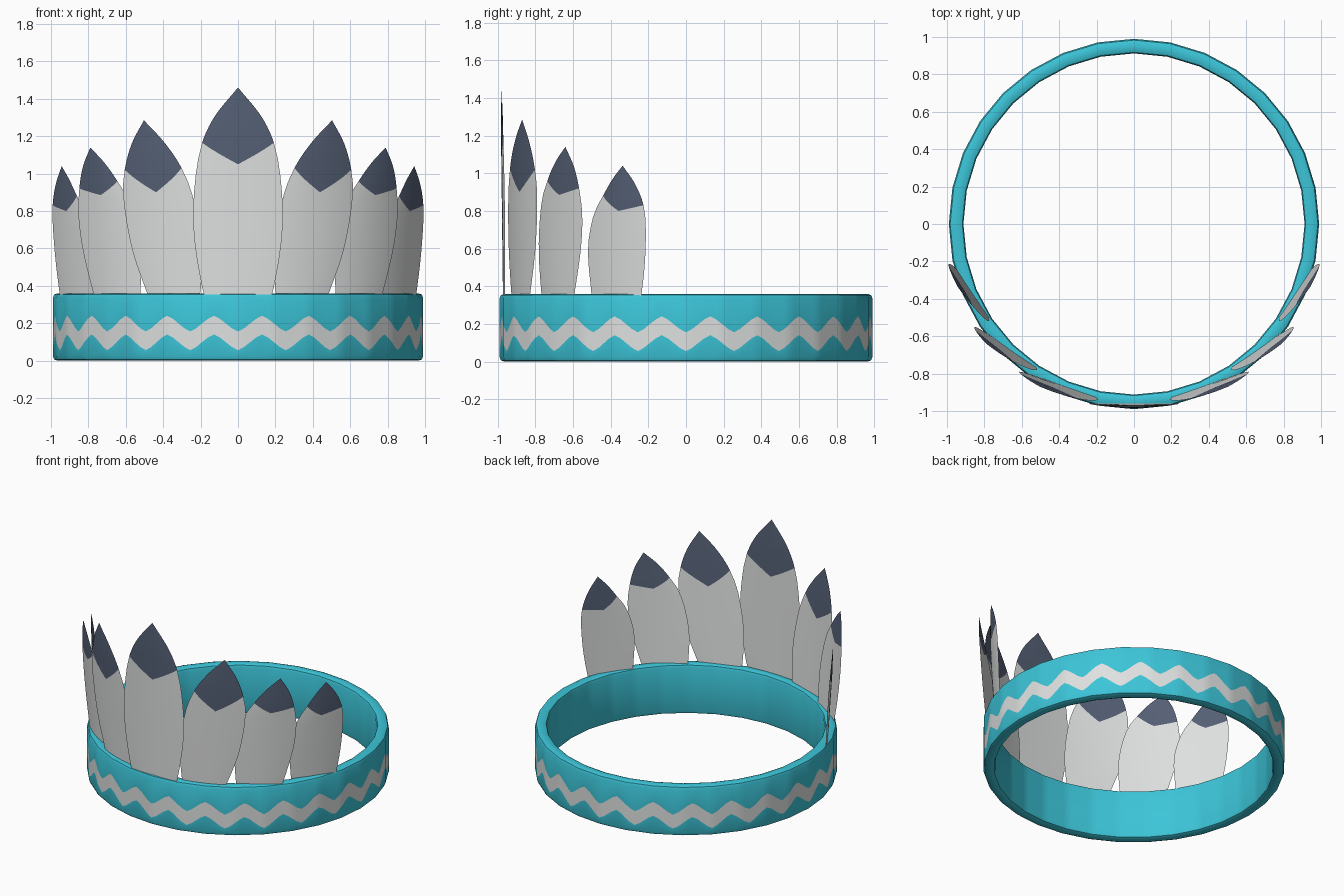
import bpy, bmesh, math
from mathutils import Vector

if "Cube" in bpy.data.objects:
    bpy.data.objects.remove(bpy.data.objects["Cube"])


def material(name, rgb):
    m = bpy.data.materials.new(name)
    m.diffuse_color = (*rgb, 1)
    m.use_nodes = True
    m.node_tree.nodes["Principled BSDF"].inputs["Base Color"].default_value = m.diffuse_color
    return m


TEAL = material("teal", (0.045, 0.56, 0.69))
WHITE = material("soft_white", (0.74, 0.75, 0.75))
NAVY = material("slate_navy", (0.092, 0.118, 0.18))


def finish(name, bm, mats, angle):
    bmesh.ops.remove_doubles(bm, verts=bm.verts, dist=1e-5)
    bmesh.ops.recalc_face_normals(bm, faces=bm.faces)
    me = bpy.data.meshes.new(name)
    bm.to_mesh(me)
    bm.free()
    for m in mats:
        me.materials.append(m)
    ob = bpy.data.objects.new(name, me)
    bpy.context.collection.objects.link(ob)
    bpy.ops.object.select_all(action='DESELECT')
    ob.select_set(True)
    bpy.context.view_layer.objects.active = ob
    bpy.ops.object.shade_smooth_by_angle(angle=math.radians(angle))


# Headband: 32-sided ring, with the zigzag stripe cut into the outer wall
def build_band():
    bm = bmesh.new()
    cols, sides, waves = 192, 32, 24
    # (radius, height, wave amplitude)
    profile = [(0.965, 0.0, 0), (0.983, 0.007, 0), (0.99, 0.025, 0),
               (0.99, 0.098, 0.042), (0.99, 0.198, 0.042),
               (0.99, 0.335, 0), (0.983, 0.353, 0), (0.965, 0.36, 0),
               (0.935, 0.36, 0), (0.918, 0.353, 0), (0.912, 0.335, 0),
               (0.912, 0.025, 0), (0.918, 0.007, 0), (0.935, 0.0, 0)]
    rings = []
    for r, z, amp in profile:
        ring = []
        for i in range(cols):
            a = 2 * math.pi * i / cols
            step = 2 * math.pi / sides
            rr = r * math.cos(step / 2) / math.cos(a % step - step / 2)
            c = math.cos(waves * a)
            tri = 1 - 2 * math.acos(max(-1, min(1, c))) / math.pi
            ring.append(bm.verts.new((rr * math.sin(a), -rr * math.cos(a),
                                      z - amp * (0.5 * c + 0.5 * tri))))
        rings.append(ring)
    for k in range(len(rings)):
        lo, hi = rings[k], rings[(k + 1) % len(rings)]
        for i in range(cols):
            j = (i + 1) % cols
            f = bm.faces.new((lo[i], lo[j], hi[j], hi[i]))
            f.material_index = 1 if k == 3 else 0
    finish("headband", bm, [TEAL, WHITE], 40)


# Smooth curve through (height, offset) points
def curve(pts, z):
    def slope(i):
        a, b = pts[max(i - 1, 0)], pts[min(i + 1, len(pts) - 1)]
        return (b[1] - a[1]) / (b[0] - a[0])
    i = 0
    while i < len(pts) - 2 and z > pts[i + 1][0]:
        i += 1
    (z0, p0), (z1, p1) = pts[i], pts[i + 1]
    h = z1 - z0
    t = (z - z0) / h
    return ((2*t**3 - 3*t*t + 1) * p0 + (t**3 - 2*t*t + t) * h * slope(i)
            + (3*t*t - 2*t**3) * p1 + (t**3 - t*t) * h * slope(i + 1))


# Feather: thin leaf plate along the line a-b, with a V-shaped dark tip.
# axis says whether the edge curves are measured in x (0) or y (1).
def build_feather(name, side, a, b, axis, left, right, vee, bow, lean):
    bm = bmesh.new()
    a, b = Vector(a), Vector(b)
    d = (b - a).normalized()
    out = Vector((d.y, -d.x))
    z_low, z_tip = 0.3, left[-1][0]
    n, rows = 12, 10
    for face_side in (1, -1):
        grid = []
        for r in range(2 * rows + 1):
            line = []
            for c in range(n + 1):
                v = 2 * c / n - 1
                edge = vee[0] if v < 0 else vee[2]
                zb = vee[1] + (edge - vee[1]) * abs(v)
                if r <= rows:
                    z = z_low + (zb - z_low) * r / rows
                else:
                    z = zb + (z_tip - zb) * (r - rows) / rows
                lo, hi = curve(left, z), curve(right, z)
                s = lo + (hi - lo) * (v + 1) / 2
                f = (s - a[axis]) / (b[axis] - a[axis])
                thick = 0.006 * (1 - v * v) * min(1, (z_tip - z) * 5)
                push = (bow * (1 - (2 * f - 1) ** 2) + lean * (z - 0.85)
                        + face_side * thick)
                p = a + (b - a) * f + out * push
                line.append(bm.verts.new((side * p.x, p.y, z)))
            grid.append(line)
        for r in range(2 * rows):
            for c in range(n):
                f = bm.faces.new((grid[r][c], grid[r][c + 1],
                                  grid[r + 1][c + 1], grid[r + 1][c]))
                f.material_index = 1 if r >= rows else 0
    bmesh.ops.remove_doubles(bm, verts=bm.verts, dist=1e-5)
    bmesh.ops.dissolve_degenerate(bm, dist=1e-6, edges=bm.edges)
    finish(name, bm, [WHITE, NAVY], 50)


build_band()

half = [(0.3, 0.165), (0.36, 0.185), (0.6, 0.228), (0.78, 0.24),
        (1.0, 0.225), (1.17, 0.19), (1.31, 0.122), (1.46, 0.0)]
build_feather("feather_center", 1, (-0.24, -0.962), (0.24, -0.962), 0,
              [(z, -w) for z, w in half], half,
              (1.165, 1.05, 1.165), 0.01, 0.012)

for side, word in ((1, "right"), (-1, "left")):
    build_feather("feather_inner_" + word, side,
                  (0.21, -0.95), (0.61, -0.79), 0,
                  [(0.3, 0.225), (0.36, 0.21), (0.6, 0.2), (0.88, 0.24),
                   (1.04, 0.30), (1.17, 0.385), (1.285, 0.49)],
                  [(0.3, 0.465), (0.36, 0.49), (0.6, 0.57), (0.88, 0.613),
                   (1.02, 0.602), (1.16, 0.56), (1.285, 0.49)],
                  (1.03, 0.90, 1.02), 0.015, 0.05)
    build_feather("feather_middle_" + word, side,
                  (0.55, -0.785), (0.855, -0.555), 0,
                  [(0.3, 0.55), (0.36, 0.54), (0.6, 0.535), (0.85, 0.58),
                   (0.97, 0.64), (1.06, 0.70), (1.14, 0.772)],
                  [(0.3, 0.765), (0.36, 0.785), (0.6, 0.838), (0.78, 0.856),
                   (0.93, 0.843), (1.04, 0.818), (1.14, 0.772)],
                  (0.96, 0.885, 0.92), 0.014, 0.06)
    build_feather("feather_outer_" + word, side,
                  (0.79, -0.53), (0.998, -0.215), 1,
                  [(0.3, -0.51), (0.36, -0.517), (0.6, -0.528), (0.78, -0.49),
                   (0.88, -0.435), (0.97, -0.38), (1.04, -0.325)],
                  [(0.3, -0.265), (0.36, -0.25), (0.55, -0.226),
                   (0.75, -0.218), (0.85, -0.23), (0.95, -0.268),
                   (1.04, -0.325)],
                  (0.88, 0.80, 0.83), 0.01, 0.06)
